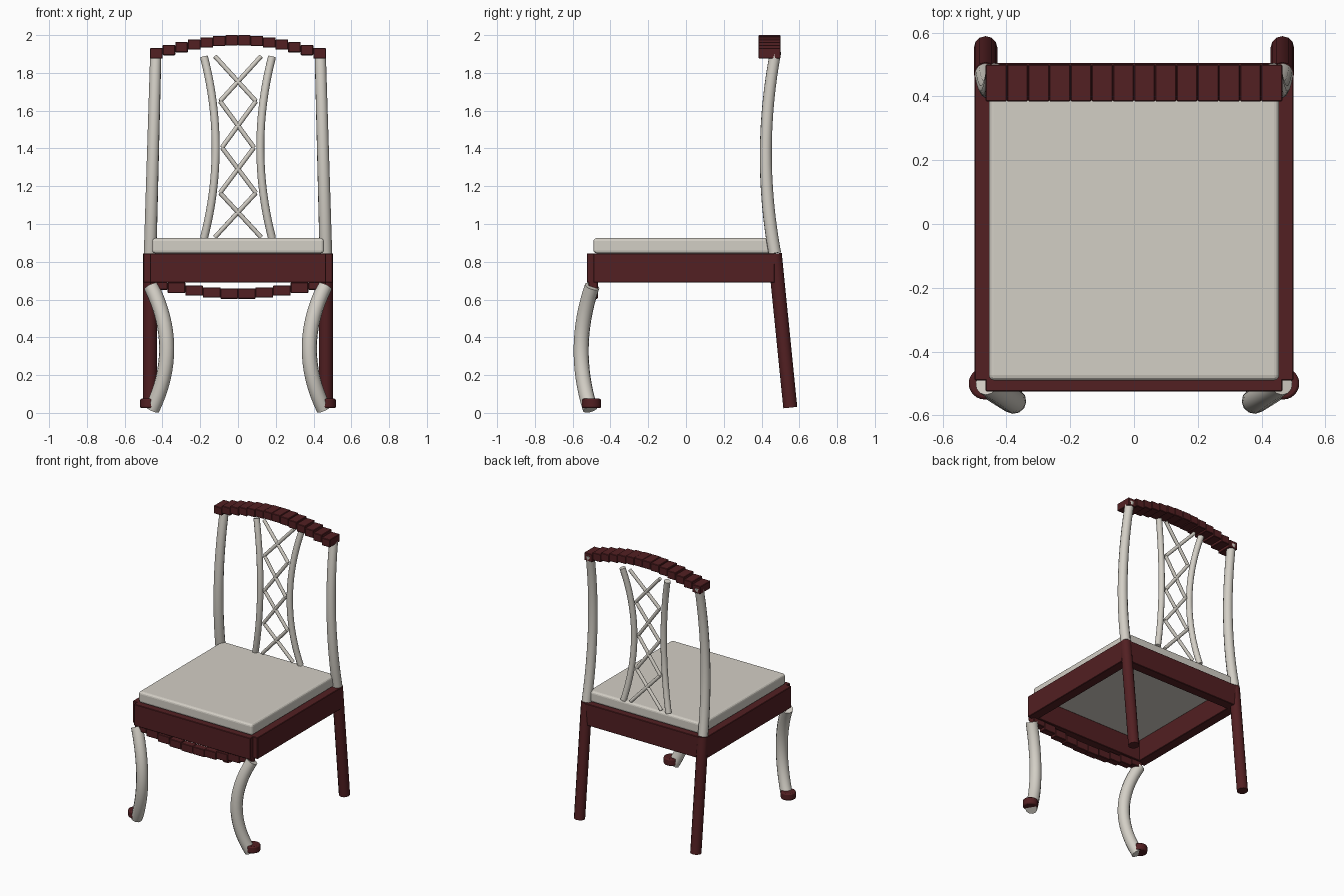
import bpy
import math
from mathutils import Vector

if "Cube" in bpy.data.objects:
    bpy.data.objects.remove(bpy.data.objects["Cube"], do_unlink=True)


def make_material(name, color):
    mat = bpy.data.materials.new(name)
    mat.use_nodes = True
    mat.diffuse_color = (*color, 1)
    mat.node_tree.nodes["Principled BSDF"].inputs["Base Color"].default_value = (*color, 1)
    return mat


mahogany = make_material("dark mahogany", (0.085, 0.014, 0.016))
cream = make_material("cream", (0.65, 0.62, 0.56))


def finish(obj, name, mat, bevel=0, segments=1):
    obj.name = name
    obj.data.materials.clear()
    obj.data.materials.append(mat)
    if bevel:
        mod = obj.modifiers.new("soft edges", "BEVEL")
        mod.width = bevel
        mod.segments = segments
    return obj


def box(name, center, size, mat, bevel=0.003, segments=1):
    bpy.ops.mesh.primitive_cube_add(size=1, location=center)
    obj = bpy.context.object
    obj.scale = size
    bpy.ops.object.transform_apply(location=False, rotation=False, scale=True)
    return finish(obj, name, mat, bevel, segments)


def tube(name, points, radius, mat, end_radius=None):
    """Round bar swept along a list of points."""
    curve = bpy.data.curves.new(name, "CURVE")
    curve.dimensions = "3D"
    curve.bevel_depth = radius
    curve.bevel_resolution = 4
    curve.use_fill_caps = True
    spline = curve.splines.new("POLY")
    spline.points.add(len(points) - 1)
    for i, p in enumerate(points):
        spline.points[i].co = (*p, 1)
        taper = (end_radius or radius) / radius
        spline.points[i].radius = 1 + (taper - 1) * i / (len(points) - 1)
    obj = bpy.data.objects.new(name, curve)
    bpy.context.collection.objects.link(obj)
    bpy.ops.object.select_all(action="DESELECT")
    obj.select_set(True)
    bpy.context.view_layer.objects.active = obj
    bpy.ops.object.convert(target="MESH")
    obj = bpy.context.object
    bpy.ops.object.shade_smooth_by_angle(angle=math.radians(40))
    return finish(obj, name, mat)


def arc(start, end, bulge, steps=16):
    """Points from start to end, pushed sideways by bulge in the middle."""
    a, b, c = Vector(start), Vector(end), Vector(bulge)
    return [a.lerp(b, i / steps) + c * 4 * (i / steps) * (1 - i / steps)
            for i in range(steps + 1)]


SEAT_TOP = 0.845
POST_TOP = 1.915
BACK_Y = 0.47


def back_y(z):
    """Depth of the curved back at a given height."""
    t = (z - SEAT_TOP) / (POST_TOP - SEAT_TOP)
    return BACK_Y + 0.005 * t - 0.2 * t * (1 - t)


# Seat frame and cushion
RAIL, RAIL_H, RAIL_Z = 0.07, 0.155, 0.767
box("front_rail", (0, -0.49, RAIL_Z), (0.93, RAIL, RAIL_H), mahogany)
box("back_rail", (0, BACK_Y, RAIL_Z), (0.93, RAIL, RAIL_H), mahogany)
box("seat_cushion", (0, -0.01, 0.885), (0.91, 0.96, 0.08), cream, 0.016, 3)

# Paired parts
for side, s in (("left", 1), ("right", -1)):
    box(f"{side}_rail", (s * 0.465, -0.01, RAIL_Z), (RAIL, 0.96, RAIL_H), mahogany)

    tube(f"{side}_front_leg",
         arc((s * 0.46, -0.497, 0.67), (s * 0.455, -0.507, 0.02), (-s * 0.08, -0.053, 0)),
         0.04, cream)

    bpy.ops.mesh.primitive_cylinder_add(vertices=24, radius=0.05, depth=0.05,
                                        location=(s * 0.468, -0.5, 0.05))
    foot = finish(bpy.context.object, f"{side}_front_foot", mahogany, 0.008, 2)
    bpy.ops.object.shade_smooth_by_angle(angle=math.radians(40))

    tube(f"{side}_back_leg",
         [(s * 0.465, BACK_Y, 0.843), (s * 0.465, 0.552, 0.028)], 0.037, mahogany)

    tube(f"{side}_back_post",
         arc((s * 0.465, BACK_Y, SEAT_TOP), (s * 0.435, BACK_Y + 0.005, POST_TOP),
             (0, -0.05, 0)), 0.034, cream, 0.03)

    # Bowed spindle beside the lattice
    spindle = arc((s * 0.18, 0, 0.925), (s * 0.18, 0, 1.885), (-s * 0.062, 0, 0))
    tube(f"{side}_spindle", [(p.x, back_y(p.z), p.z) for p in spindle], 0.021, cream)

    # Crossing lattice bars, alternating from side to side
    levels = (0.93, 1.165, 1.405, 1.65, 1.888)
    widths = (0.122, 0.095, 0.085, 0.095, 0.122)
    for i in range(4):
        d = s * (-1) ** i
        ends = [(d * widths[i], back_y(levels[i]), levels[i]),
                (-d * widths[i + 1], back_y(levels[i + 1]), levels[i + 1])]
        tube(f"{side}_lattice_bar_{i + 1}", ends, 0.012, cream)


def stepped_arch(name, count, y, z, rise, depth):
    """Row of blocks following a shallow arch."""
    width = 0.93 / count
    for i in range(count):
        t = (i + 0.5) / count
        box(f"{name}_{i + 1}", (width * (i + 0.5) - 0.465, y, z + rise * math.sin(math.pi * t)),
            (width, depth, 0.055), mahogany)


# Top rail and front apron
stepped_arch("crest_block", 14, 0.442, 1.895, 0.078, 0.115)
stepped_arch("apron_block", 10, -0.492, 0.688, -0.057, 0.05)
